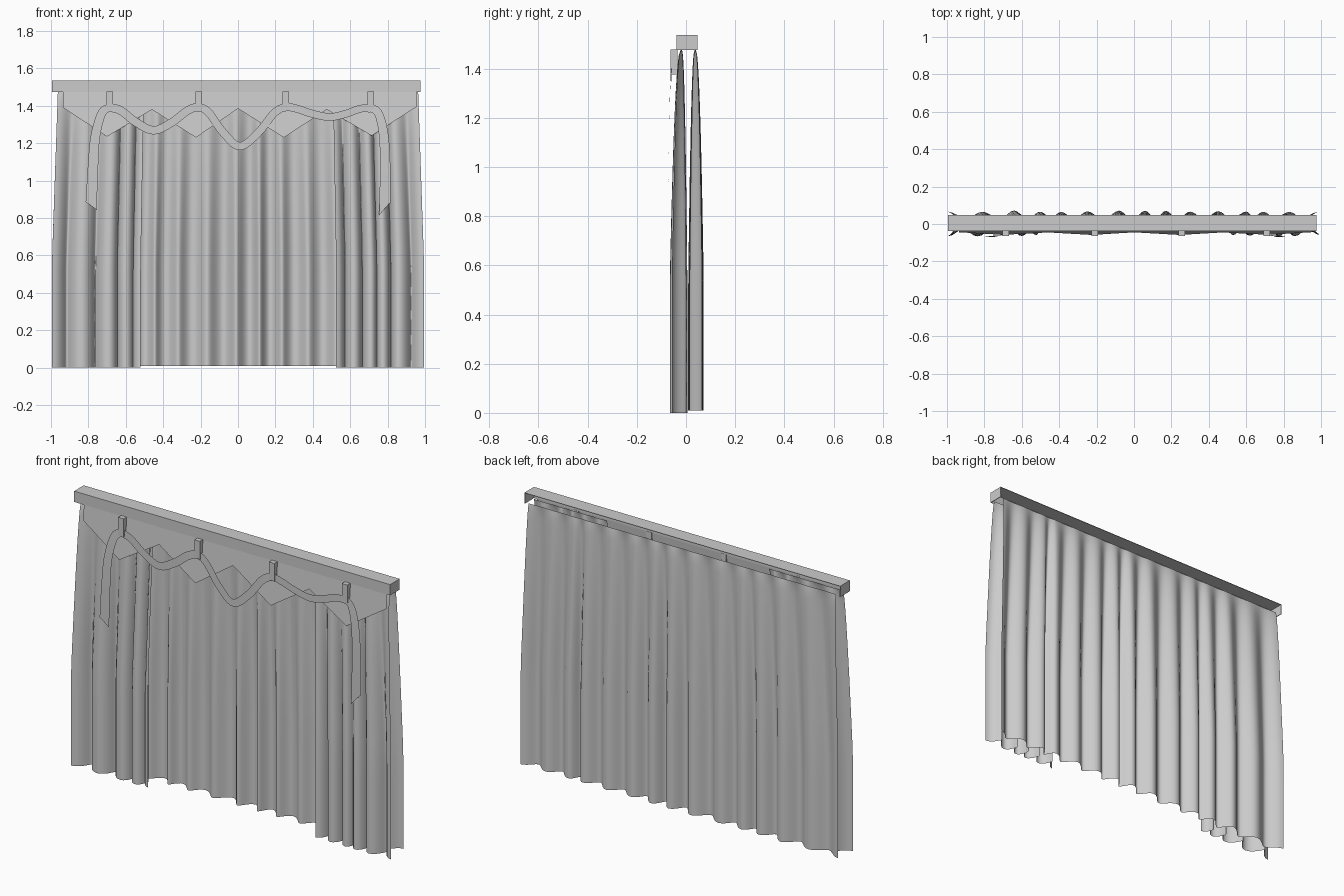
import bpy, bmesh, math, random
from mathutils import Vector

if "Cube" in bpy.data.objects:
    bpy.data.objects.remove(bpy.data.objects["Cube"])

random.seed(4)


def make_object(name, bm, smooth=False):
    me = bpy.data.meshes.new(name)
    bm.to_mesh(me)
    bm.free()
    ob = bpy.data.objects.new(name, me)
    bpy.context.collection.objects.link(ob)
    if smooth:
        for p in me.polygons:
            p.use_smooth = True
    return ob


def box(name, lo, hi, open_sides=()):
    bm = bmesh.new()
    bmesh.ops.create_cube(bm, size=1)
    for v in bm.verts:
        v.co = [(a + b) / 2 + c * (b - a) for a, b, c in zip(lo, hi, v.co)]
    bm.normal_update()
    gone = [f for f in bm.faces if any(f.normal.dot(Vector(d)) > 0.9 for d in open_sides)]
    bmesh.ops.delete(bm, geom=gone, context='FACES')
    return make_object(name, bm)


def grid(name, rows, smooth=True):
    """Skin a list of equal-length point rows."""
    bm = bmesh.new()
    vs = [[bm.verts.new(p) for p in r] for r in rows]
    for a, b in zip(vs, vs[1:]):
        for i in range(len(a) - 1):
            bm.faces.new((a[i], a[i + 1], b[i + 1], b[i]))
    return make_object(name, bm, smooth)


def drape(name, crests, side, y_top, y_mid, amp, z0, edge, lean, steps=12, levels=16):
    """Pleated cloth: each crest bulges toward side (+1 back, -1 front)."""
    power = [random.uniform(0.75, 1) for _ in crests]
    power[crests.index(edge)] = 1
    rows = []
    for k in range(levels + 1):
        t = (k / levels) ** 1.5
        z = 1.478 + (z0 - 1.478) * t
        grow = min(1, 0.06 + 1.15 * t ** 0.45)
        row = []
        for i in range((len(crests) - 1) * steps + 1):
            j, f = divmod(i, steps)
            f /= steps
            n = min(j + 1, len(crests) - 1)
            x = crests[j] + (crests[n] - crests[j]) * f
            a = amp * (power[j] * (1 - f) + power[n] * f)
            x += lean * math.sin(2 * math.pi * f) * grow
            x *= 0.968 + 0.032 * min(1, t * 1.6)
            y = y_top + (y_mid - y_top) * grow + side * a * grow * math.cos(2 * math.pi * f)
            row.append((x, y, z))
        rows.append(row)
    return grid(name, rows)


def smooth_path(pts, n=8):
    """Catmull-Rom samples through the points."""
    p = [Vector(q) for q in pts]
    p = [2 * p[0] - p[1]] + p + [2 * p[-1] - p[-2]]
    out = []
    for a, b, c, d in zip(p, p[1:], p[2:], p[3:]):
        for i in range(n):
            t = i / n
            out.append(0.5 * (2 * b + (c - a) * t + (2 * a - 5 * b + 4 * c - d) * t * t
                              + (3 * b - a - 3 * c + d) * t ** 3))
    return out + [p[-2]]


def ribbon(name, pts, w0, w1, slant=0.0):
    """Flat band in the front plane, offset sideways from a centre path."""
    path = smooth_path(pts)
    left, right = [], []
    for i, p in enumerate(path):
        d = path[min(i + 1, len(path) - 1)] - path[max(i - 1, 0)]
        nrm = Vector((-d.z, 0, d.x)).normalized()
        w = (w0 + (w1 - w0) * i / (len(path) - 1)) / 2
        left.append(p + nrm * w)
        right.append(p - nrm * w)
    left[-1].z += slant
    right[-1].z -= slant
    return grid(name, [left, right])


# Pelmet: front board, top and ends, open at the back and underneath
pelmet = box("pelmet_box", (-0.995, -0.038, 1.475), (0.975, 0.047, 1.536),
             open_sides=((0, 1, 0), (0, 0, -1)))
sol = pelmet.modifiers.new("thickness", 'SOLIDIFY')
sol.thickness = 0.004
sol.offset = -1

# Full-width back curtain
drape("back_curtain", [-0.995, -0.81, -0.64, -0.5, -0.39, -0.25, -0.08, 0.06, 0.17, 0.3,
                       0.45, 0.6, 0.69, 0.83, 0.985], 1, 0.037, 0.040, 0.032, 0.01, -0.64, 0.006)

# Heavier side drapes in front
drape("left_drape", [-0.995, -0.835, -0.69, -0.6, -0.52], -1, -0.018, -0.03, 0.036, 0.0, -0.835, 0.016)
drape("right_drape", [0.525, 0.62, 0.71, 0.775, 0.86, 0.995], -1, -0.018, -0.03, 0.036, 0.0, 0.775, 0.014)

# Zigzag valance, tilting slightly forward
zig = [(-0.935, 1.39), (-0.70, 1.235), (-0.46, 1.38), (-0.225, 1.23), (0.0, 1.385),
       (0.245, 1.23), (0.475, 1.38), (0.715, 1.24), (0.955, 1.395)]
rows = [[(x, -0.036, 1.48) for x, z in zig],
        [(x, -0.036 - (1.48 - z) * 0.09, z) for x, z in zig]]
grid("valance", rows, smooth=False)

# Hanging loops that carry the swag
loops = [-0.685, -0.21, 0.255, 0.71]
for i, x in enumerate(loops):
    box(f"swag_loop_{i + 1}", (x - 0.017, -0.064, 1.375), (x + 0.017, -0.034, 1.477))

# Swag ribbon dipping between loops
pts = []
for (a, b), (mx, mz) in zip(zip(loops, loops[1:]), [(-0.45, 1.267), (0.01, 1.182), (0.49, 1.338)]):
    drop = 1.39 - mz
    pts += [(a, -0.058, 1.392)]
    for f in (0.25, 0.6, 1.0):
        pts.append((a + (mx - a) * f, -0.06, 1.392 - drop * math.sin(f * math.pi / 2) ** 2))
    for f in (0.6, 0.25):
        pts.append((b + (mx - b) * f, -0.06, 1.392 - drop * math.sin(f * math.pi / 2) ** 2))
pts.append((loops[-1], -0.058, 1.385))
ribbon("swag_ribbon", pts, 0.045, 0.04)

# Tails hanging at both ends
ribbon("left_tail", [(-0.67, -0.058, 1.395), (-0.725, -0.062, 1.365), (-0.762, -0.067, 1.24),
                     (-0.775, -0.07, 1.08), (-0.785, -0.07, 0.865)], 0.04, 0.06, -0.02)
ribbon("right_tail", [(0.70, -0.058, 1.395), (0.75, -0.062, 1.36), (0.778, -0.067, 1.25),
                      (0.787, -0.07, 1.08), (0.785, -0.07, 0.85)], 0.04, 0.06, 0.035)
